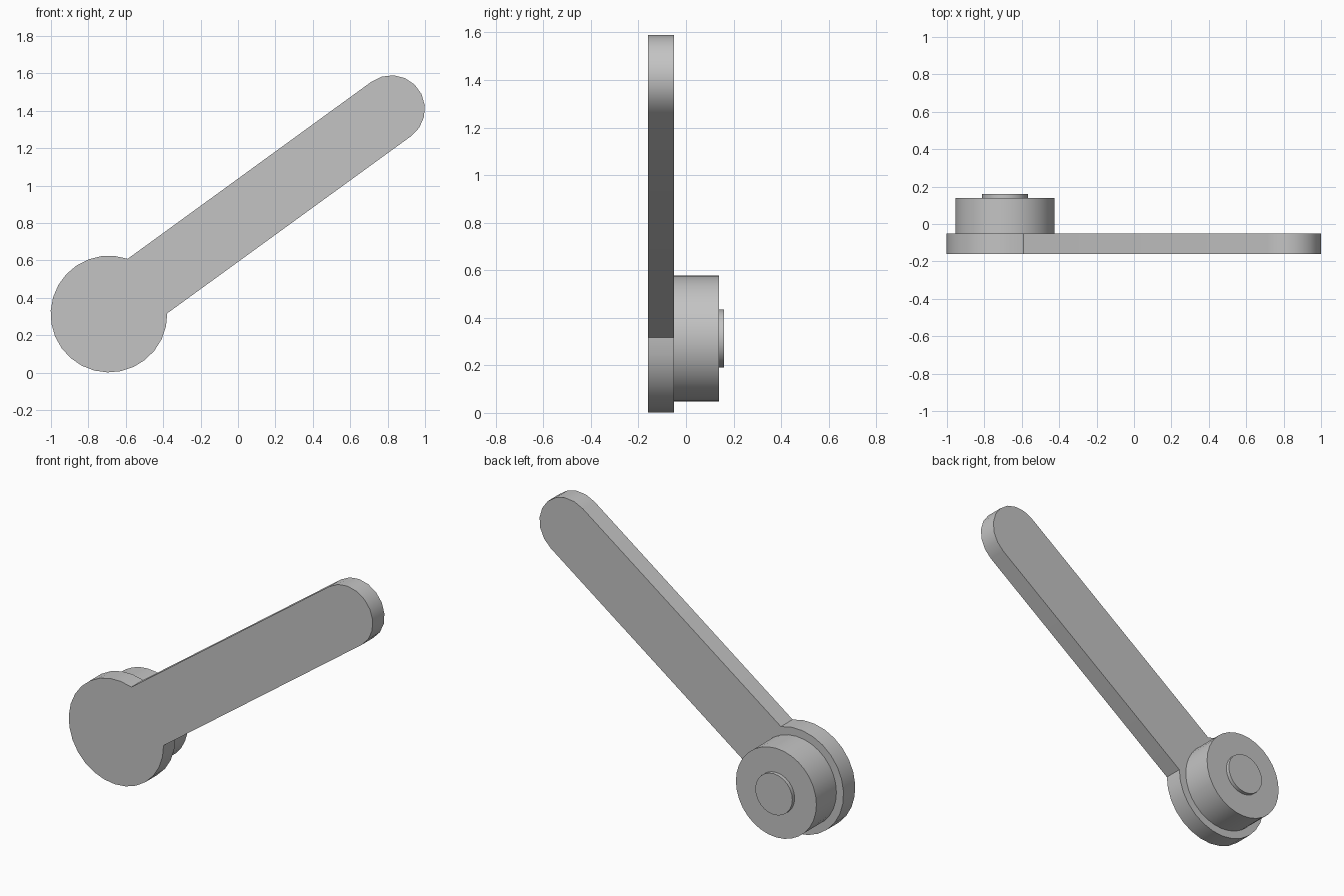
import bpy, bmesh
from math import sin, cos, radians, asin, degrees

cube = bpy.data.objects.get("Cube")
if cube:
    bpy.data.objects.remove(cube, do_unlink=True)

grey = bpy.data.materials.new("light_grey")
grey.use_nodes = True
colour = (0.55, 0.55, 0.55, 1)
grey.diffuse_color = colour
grey.node_tree.nodes["Principled BSDF"].inputs["Base Color"].default_value = colour

PIVOT = (-0.69, 0.313)
DISC_R, TIP_R = 0.312, 0.18
TILT, LENGTH = 36, 1.866


def arc(centre, radius, start, end, steps):
    """Points of an arc in the x-z plane, angles in degrees."""
    angles = [radians(start + (end - start) * i / steps) for i in range(steps + 1)]
    return [(centre[0] + radius * cos(a), centre[1] + radius * sin(a)) for a in angles]


def plate(name, outline, front, back):
    """Extrude an x-z outline from y = front to y = back."""
    bm = bmesh.new()
    face = bm.faces.new([bm.verts.new((x, front, z)) for x, z in outline])
    new = bmesh.ops.extrude_face_region(bm, geom=[face])["geom"]
    verts = [v for v in new if isinstance(v, bmesh.types.BMVert)]
    bmesh.ops.translate(bm, verts=verts, vec=(0, back - front, 0))
    bmesh.ops.recalc_face_normals(bm, faces=bm.faces)
    mesh = bpy.data.meshes.new(name)
    bm.to_mesh(mesh)
    bm.free()
    mesh.materials.append(grey)
    obj = bpy.data.objects.new(name, mesh)
    bpy.context.collection.objects.link(obj)
    bpy.ops.object.select_all(action='DESELECT')
    obj.select_set(True)
    bpy.context.view_layer.objects.active = obj
    bpy.ops.object.shade_smooth_by_angle(angle=radians(30))
    return obj


# Lever: round hub and rounded arm in a single outline
neck = degrees(asin(TIP_R / DISC_R))
tip = (PIVOT[0] + LENGTH * cos(radians(TILT)), PIVOT[1] + LENGTH * sin(radians(TILT)))
outline = arc(PIVOT, DISC_R, TILT + neck, TILT + 360 - neck, 22)
outline += arc(tip, TIP_R, TILT - 90, TILT + 90, 9)
plate("lever_arm", outline, -0.16, -0.05)

# Drum and pin stacked behind the hub
plate("drum", arc(PIVOT, 0.265, 0, 360, 32)[:-1], -0.05, 0.138)
plate("pin", arc(PIVOT, 0.122, 0, 360, 24)[:-1], 0.138, 0.16)
